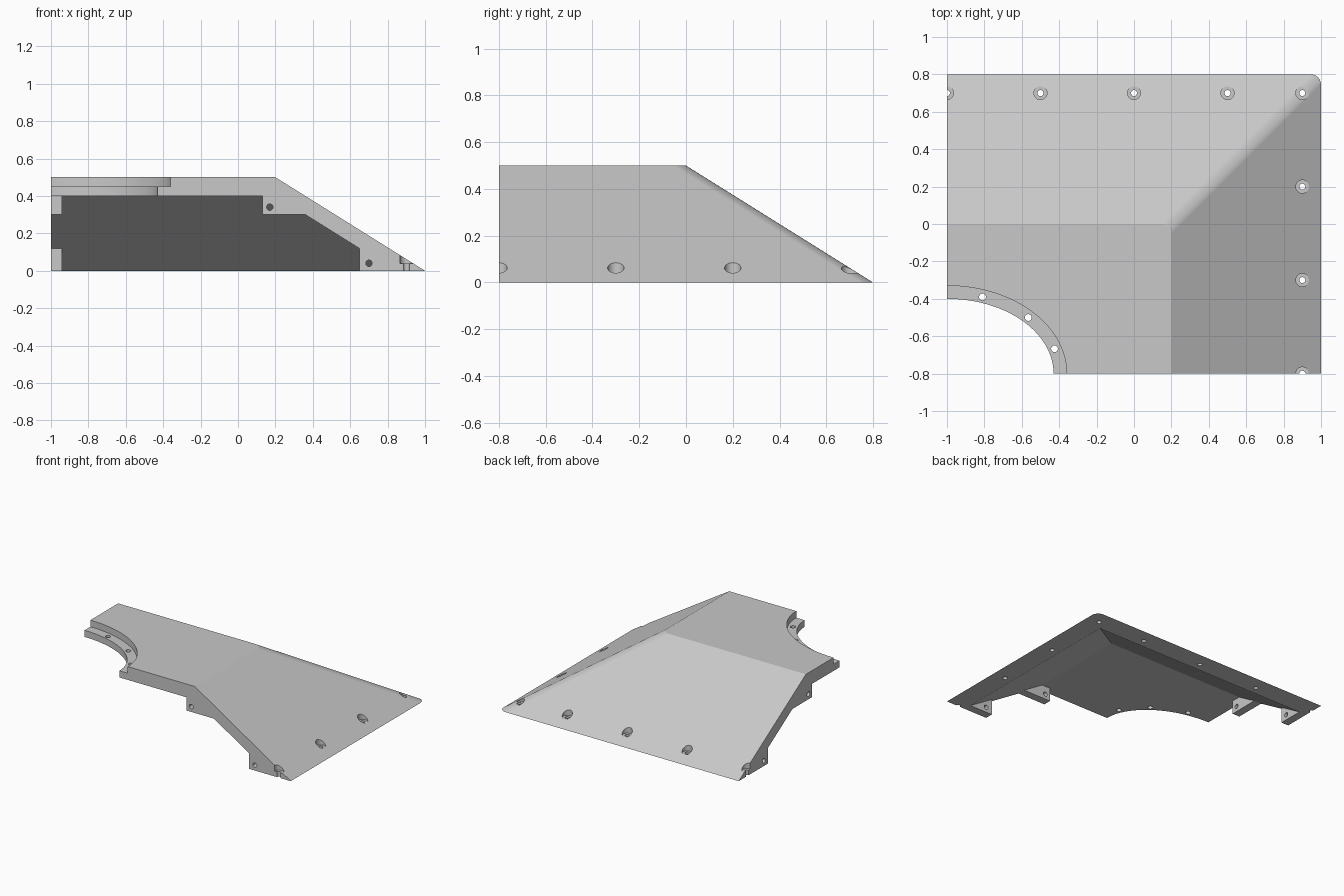
import bpy, bmesh, math
from mathutils import Vector

if "Cube" in bpy.data.objects:
    bpy.data.objects.remove(bpy.data.objects["Cube"])

grey = bpy.data.materials.new("light_grey")
grey.use_nodes = True
grey.diffuse_color = (0.58, 0.58, 0.58, 1)
grey.node_tree.nodes["Principled BSDF"].inputs["Base Color"].default_value = grey.diffuse_color

# Main sizes: the slopes run out by the same distance on both sides
HEIGHT, PLATE, RUN = 0.5, 0.1, 0.8
TOP_X, TOP_Y = 0.2, 0.0
RISE = HEIGHT / RUN


def loft(bm, lower, upper):
    """Closed solid between two matching loops."""
    a = [bm.verts.new(p) for p in lower]
    b = [bm.verts.new(p) for p in upper]
    bm.faces.new(a[::-1])
    bm.faces.new(b)
    for i in range(len(a)):
        j = (i + 1) % len(a)
        bm.faces.new((a[i], a[j], b[j], b[i]))


def finish(name, bm):
    bmesh.ops.recalc_face_normals(bm, faces=bm.faces[:])
    mesh = bpy.data.meshes.new(name)
    bm.to_mesh(mesh)
    bm.free()
    mesh.materials.append(grey)
    obj = bpy.data.objects.new(name, mesh)
    bpy.context.collection.objects.link(obj)
    return obj


def ellipse(cx, cy, z, rx, ry, n):
    turns = [2 * math.pi * (i + 0.5) / n for i in range(n)]
    return [(cx + rx * math.cos(t), cy + ry * math.sin(t), z) for t in turns]


def drill(bm, cx, cy, rx, ry, z0, z1, n=32):
    loft(bm, ellipse(cx, cy, z0, rx, ry, n), ellipse(cx, cy, z1, rx, ry, n))


def cut(obj, bm):
    """Subtract a solid and discard the cutter."""
    cutter = finish("cutter", bm)
    cutter.hide_render = True
    mod = obj.modifiers.new("cut", "BOOLEAN")
    mod.operation, mod.solver, mod.object = "DIFFERENCE", "EXACT", cutter
    bpy.context.view_layer.objects.active = obj
    bpy.ops.object.modifier_apply(modifier=mod.name)
    bpy.data.objects.remove(cutter)


def smooth(obj):
    bpy.ops.object.select_all(action="DESELECT")
    obj.select_set(True)
    bpy.context.view_layer.objects.active = obj
    bpy.ops.object.shade_smooth_by_angle(angle=math.radians(20))
    mod = obj.modifiers.new("even_shading", "WEIGHTED_NORMAL")
    mod.keep_sharp = True


def corner_loop(left, front, x, y, z, r=0.0, steps=10):
    """Rectangle whose back corner at x, y is rounded."""
    loop = [(left, front, z), (x, front, z)]
    if r:
        for i in range(steps + 1):
            t = math.pi / 2 * i / steps
            loop.append((x - r + r * math.cos(t), y - r + r * math.sin(t), z))
    else:
        loop.append((x, y, z))
    return loop + [(left, y, z)]


# Sloped cover with a rounded hip
bm = bmesh.new()
loft(bm, corner_loop(-1, -0.8, TOP_X + RUN, TOP_Y + RUN, 0, 0.055),
     corner_loop(-1, -0.8, TOP_X, TOP_Y, HEIGHT, 0.055))
cover = finish("cover_shell", bm)

# Hollow underside, open to the front and left
bm = bmesh.new()
loft(bm, corner_loop(-1.2, -1, TOP_X + RUN, TOP_Y + RUN, -PLATE),
     corner_loop(-1.2, -1, TOP_X, TOP_Y, HEIGHT - PLATE))
cut(cover, bm)

# Through holes: oval opening, ledge holes and rim screw holes
screws = [(x, 0.7) for x in (-1, -0.5, 0, 0.5, 0.9)]
screws += [(0.9, y) for y in (0.2, -0.3, -0.8)]
bm = bmesh.new()
drill(bm, -1, -0.8, 0.57, 0.4, 0.3, 0.6, 128)
for x, y in ((-0.81, -0.39), (-0.565, -0.5), (-0.425, -0.667)):
    drill(bm, x, y, 0.018, 0.018, 0.3, 0.6)
for x, y in screws:
    drill(bm, x, y, 0.016, 0.016, -0.1, 0.2)
cut(cover, bm)

# Stepped ledge round the opening and screw head recesses
bm = bmesh.new()
drill(bm, -1, -0.8, 0.64, 0.47, 0.45, 0.6, 128)
for x, y in screws:
    drill(bm, x, y, 0.035, 0.035, 0.04, 0.2)
cut(cover, bm)
smooth(cover)

# Mounting lugs below the slopes, on the front and left edges
INNER = HEIGHT - PLATE
LUG = 0.06


def slope_z(u):
    return INNER - (u - TOP_X) * RISE


upper = [(0.13, INNER), (0.13, 0.3), (0.36, 0.3), (TOP_X, INNER)]
lower = [(0.65, slope_z(0.65)), (0.65, 0), (0.84, 0)]


def front_place(u, z, d):
    return Vector((u, -0.8 + d, z))


def left_place(u, z, d):
    return Vector((-1 + d, u - 0.2, z))


for side, place in (("front", front_place), ("left", left_place)):
    for level, profile, hu, hz in (("upper", upper, 0.17, 0.34), ("lower", lower, 0.7, 0.04)):
        bm = bmesh.new()
        loft(bm, [place(u, z, 0) for u, z in profile], [place(u, z, LUG) for u, z in profile])
        lug = finish(f"{side}_{level}_lug", bm)
        ring = ellipse(hu, hz, 0, 0.017, 0.017, 32)
        bm = bmesh.new()
        loft(bm, [place(u, z, -0.05) for u, z, _ in ring],
             [place(u, z, LUG + 0.05) for u, z, _ in ring])
        cut(lug, bm)
        smooth(lug)
